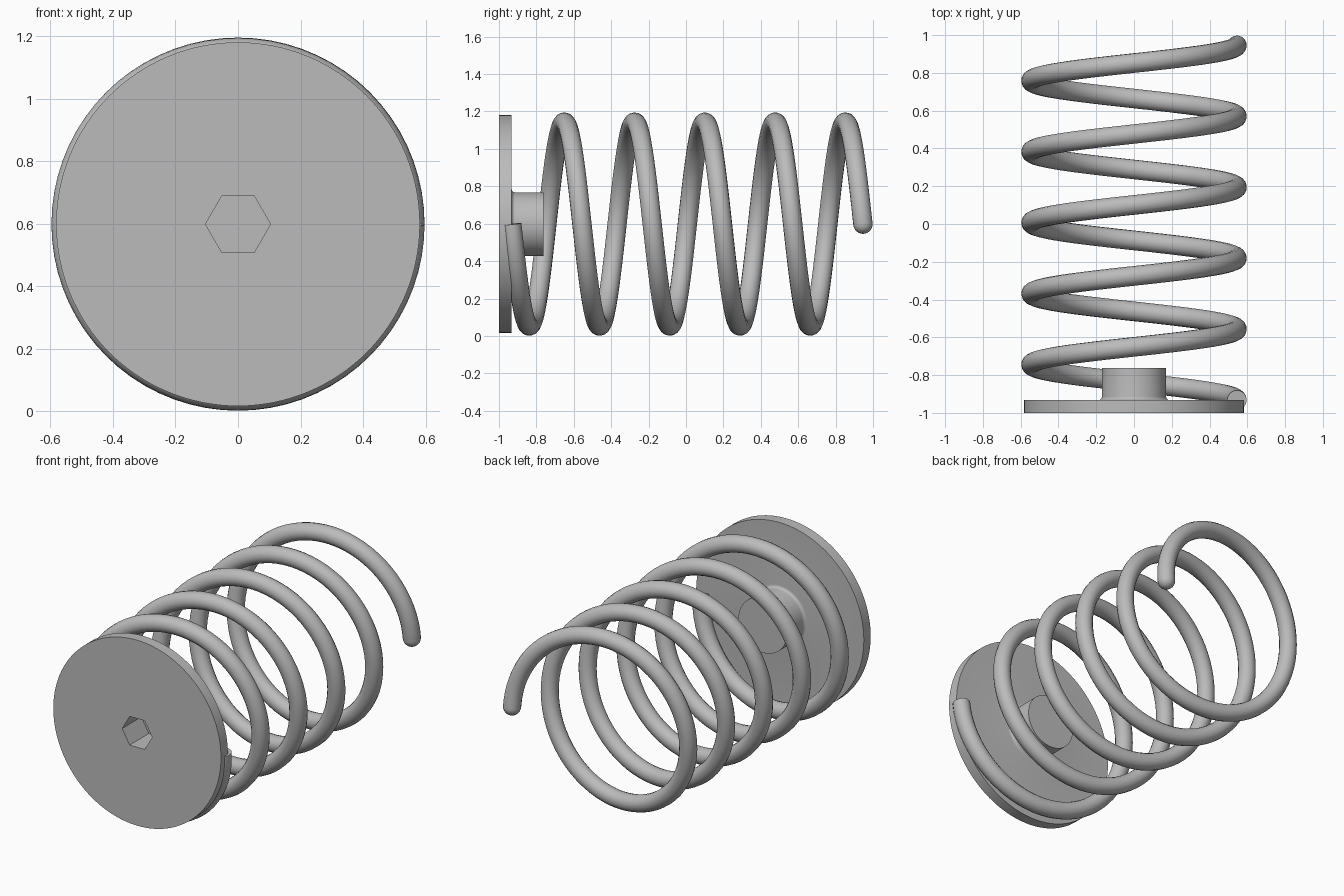
import bpy, bmesh, math
from mathutils import Matrix, Vector

if "Cube" in bpy.data.objects:
    bpy.data.objects.remove(bpy.data.objects["Cube"], do_unlink=True)

AXIS_Z = 0.598
grey = bpy.data.materials.new("satin_grey")
grey.use_nodes = True
grey.diffuse_color = (0.5, 0.5, 0.5, 1)
grey.node_tree.nodes["Principled BSDF"].inputs["Base Color"].default_value = (0.5, 0.5, 0.5, 1)


def add_object(name, data):
    obj = bpy.data.objects.new(name, data)
    bpy.context.collection.objects.link(obj)
    return obj


def activate(obj):
    bpy.ops.object.select_all(action='DESELECT')
    obj.select_set(True)
    bpy.context.view_layer.objects.active = obj


def lathe(name, profile, sides):
    """Spin (radius, y) points about the y axis; ends lie on the axis."""
    bm = bmesh.new()
    verts = [bm.verts.new((r, y, 0)) for r, y in profile]
    edges = [bm.edges.new(pair) for pair in zip(verts, verts[1:])]
    bmesh.ops.spin(bm, geom=verts + edges, cent=(0, 0, 0), axis=(0, 1, 0),
                   angle=2 * math.pi, steps=sides, use_duplicate=False)
    bmesh.ops.remove_doubles(bm, verts=bm.verts, dist=1e-5)
    bmesh.ops.recalc_face_normals(bm, faces=bm.faces)
    mesh = bpy.data.meshes.new(name)
    bm.to_mesh(mesh)
    bm.free()
    mesh.materials.append(grey)
    obj = add_object(name, mesh)
    obj.location.z = AXIS_Z
    return obj


# End plate with a filleted central boss
BOSS_R, PLATE_BACK, FILLET = 0.17, -0.932, 0.018
fillet = [(BOSS_R + FILLET * (1 - math.sin(a)), PLATE_BACK + FILLET * (1 - math.cos(a)))
          for a in (i * math.pi / 12 for i in range(7))]
plate = lathe("end_plate", [(0, -1), (0.582, -1), (0.582, PLATE_BACK)] + fillet +
              [(BOSS_R, -0.763), (0, -0.763)], 128)

# Hexagonal key socket sunk into the front
bm = bmesh.new()
bmesh.ops.create_cone(bm, cap_ends=True, segments=6, radius1=0.104, radius2=0.104, depth=0.4)
bmesh.ops.rotate(bm, verts=bm.verts, matrix=Matrix.Rotation(math.pi / 2, 3, 'X'))
corner = bm.verts[:][0].co
turn = math.atan2(corner.z, corner.x)
bmesh.ops.rotate(bm, verts=bm.verts, matrix=Matrix.Rotation(turn, 3, 'Y'))
cutter_mesh = bpy.data.meshes.new("socket_cutter")
bm.to_mesh(cutter_mesh)
bm.free()
cutter = add_object("socket_cutter", cutter_mesh)
cutter.location = (0, -1.01, AXIS_Z)
cutter.hide_render = True
cut = plate.modifiers.new("socket", 'BOOLEAN')
cut.operation, cut.object, cut.solver = 'DIFFERENCE', cutter, 'EXACT'
activate(plate)
bpy.ops.object.modifier_apply(modifier=cut.name)
bpy.data.objects.remove(cutter, do_unlink=True)
bpy.ops.object.shade_smooth_by_angle(angle=math.radians(30))

# Coil spring: flat cut at the plate, rounded at the free end
COIL_R, WIRE_R, TURNS, STEPS = 0.545, 0.052, 5, 72
START, END = -0.932, 0.946
path = []
for i in range(TURNS * STEPS + 1):
    a = 2 * math.pi * i / STEPS
    y = START + (END - START) * i / (TURNS * STEPS)
    path.append((Vector((COIL_R * math.cos(a), y, AXIS_Z - COIL_R * math.sin(a))), 1))
tip = path[-1][0]
slope = (END - START) / (TURNS * 2 * math.pi)
tangent = Vector((0, slope, -COIL_R)).normalized()
for k in range(1, 9):
    a = math.pi / 2 * k / 8
    path.append((tip + tangent * WIRE_R * math.sin(a), max(math.cos(a), 0.02)))

curve = bpy.data.curves.new("coil_spring", 'CURVE')
curve.dimensions = '3D'
curve.bevel_depth = WIRE_R
curve.bevel_resolution = 6
curve.use_fill_caps = True
curve.materials.append(grey)
spline = curve.splines.new('POLY')
spline.points.add(len(path) - 1)
for point, (co, radius) in zip(spline.points, path):
    point.co = (*co, 1)
    point.radius = radius
spring = add_object("coil_spring", curve)
activate(spring)
bpy.ops.object.convert(target='MESH')
bpy.ops.object.shade_smooth_by_angle(angle=math.radians(40))
